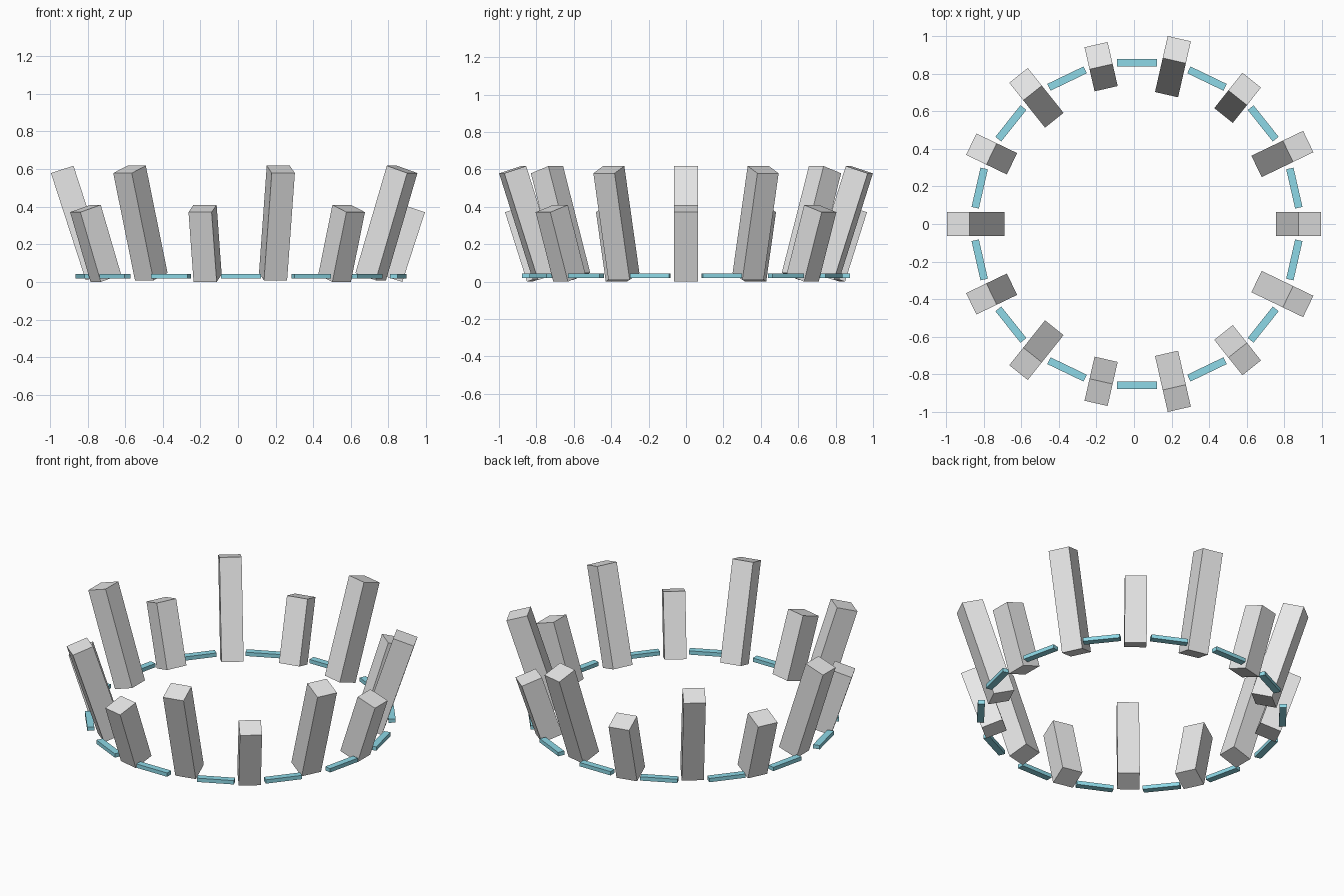
import bpy
from math import cos, sin, pi, radians
from mathutils import Matrix

cube = bpy.data.objects.get("Cube")
if cube:
    bpy.data.objects.remove(cube, do_unlink=True)


def material(name, rgb):
    m = bpy.data.materials.new(name)
    m.use_nodes = True
    m.diffuse_color = (*rgb, 1)
    m.node_tree.nodes["Principled BSDF"].inputs["Base Color"].default_value = (*rgb, 1)
    return m


GREY = material("light grey", (0.8, 0.8, 0.8))
TEAL = material("pale teal", (0.28, 0.72, 0.83))

COUNT = 14
RADIUS = 0.858
OFFSET = 0.016      # the alternating posts shift the ring centre slightly
STEP = 2 * pi / COUNT
LEAN = radians(18)


def block(name, size, angle, z, lean, mat):
    """Box on the ring: size is radial, tangential, vertical."""
    bpy.ops.mesh.primitive_cube_add(size=1)
    ob = bpy.context.object
    ob.name = name
    ob.data.transform(Matrix.Diagonal((*size, 1)))
    ob.location = (OFFSET + RADIUS * cos(angle), RADIUS * sin(angle), z)
    ob.rotation_euler = (0, lean, angle)
    ob.data.materials.append(mat)


for i in range(COUNT):
    # Outward leaning posts, alternately short and tall
    if i % 2:
        block(f"tall_post_{i}", (0.126, 0.126, 0.6), i * STEP, 0.313, LEAN, GREY)
    else:
        block(f"short_post_{i}", (0.126, 0.126, 0.39), i * STEP, 0.205, LEAN, GREY)
    # Flat bars filling the gaps between posts
    block(f"ring_bar_{i}", (0.04, 0.214, 0.024), (i + 0.5) * STEP, 0.031, 0, TEAL)
